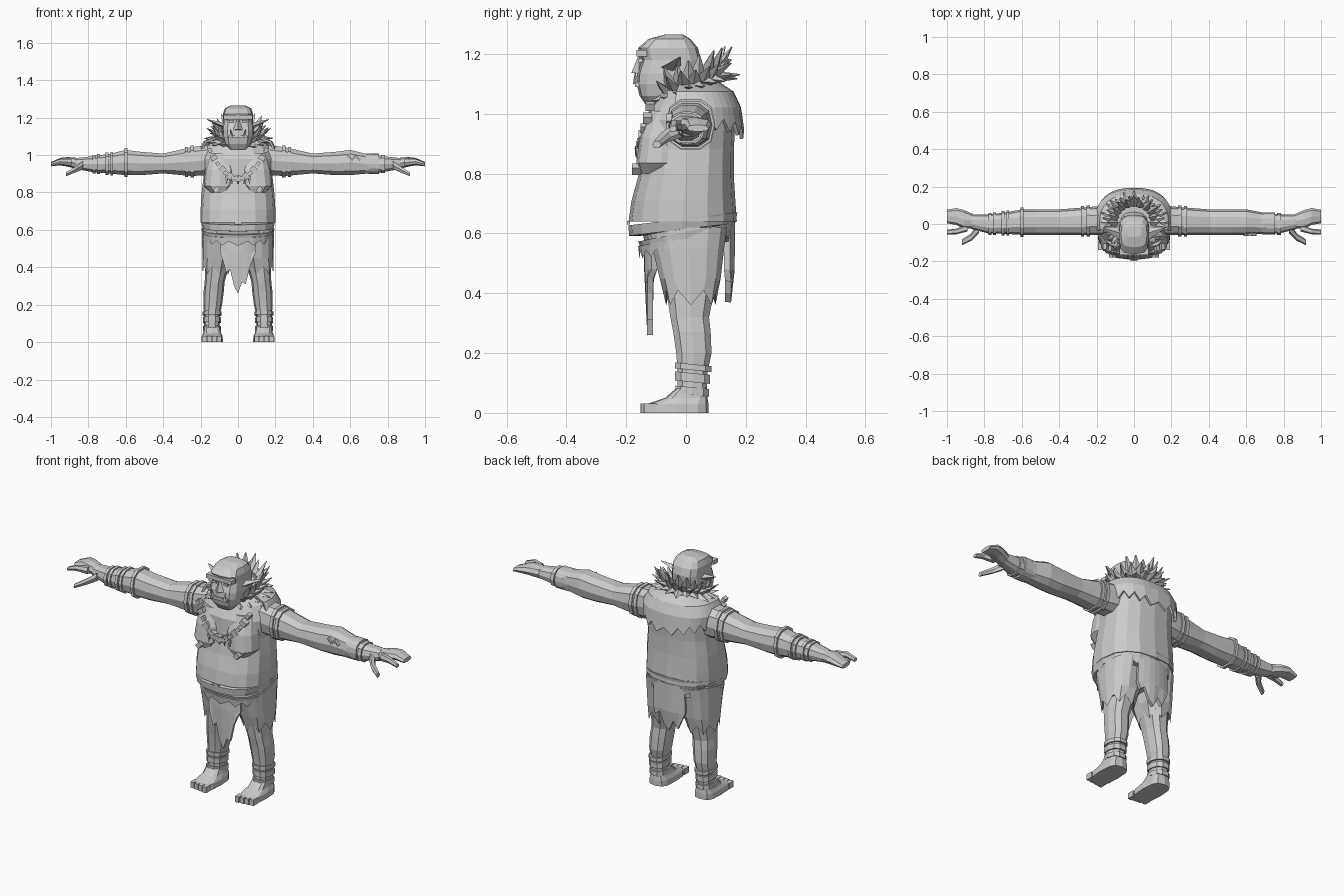
import bpy, bmesh, math, random
from mathutils import Vector, Matrix

random.seed(4)
default_cube = bpy.data.objects.get("Cube")
if default_cube:
    bpy.data.objects.remove(default_cube)

clay = bpy.data.materials.new("plain grey")
clay.use_nodes = True
clay.diffuse_color = (0.6, 0.6, 0.6, 1)
clay.node_tree.nodes["Principled BSDF"].inputs["Base Color"].default_value = clay.diffuse_color


def finish(name, bm):
    bmesh.ops.recalc_face_normals(bm, faces=bm.faces)
    mesh = bpy.data.meshes.new(name)
    bm.to_mesh(mesh)
    bm.free()
    mesh.materials.append(clay)
    obj = bpy.data.objects.new(name, mesh)
    bpy.context.collection.objects.link(obj)
    return obj


def power(value, exponent):
    return math.copysign(abs(value) ** exponent, value)


def loft(name, rings, sides=12, axis="z", side=1, tilt=0, jag=0, square=0.8):
    """Skin rings of (position, centre, half width, low, high) along an axis."""
    bm = bmesh.new()
    loops = []
    for number, (t, centre, half, low, high) in enumerate(rings):
        loop = []
        for i in range(sides):
            angle = math.tau * i / sides
            u = centre + half * power(math.cos(angle), square)
            v = (low + high) / 2 + (high - low) / 2 * power(math.sin(angle), square)
            w = t + tilt * v
            if number == 0 and i % 2:
                w += jag
            point = (u * side, v, w) if axis == "z" else (w * side, u, v)
            loop.append(bm.verts.new(point))
        loops.append(loop)
    for a, b in zip(loops, loops[1:]):
        for i in range(sides):
            j = (i + 1) % sides
            bm.faces.new((a[i], a[j], b[j], b[i]))
    bm.faces.new(loops[0])
    bm.faces.new(loops[-1])
    return finish(name, bm)


def band(name, rings, t, width, grow=1.12, **options):
    """A ring wrapped round a limb at position t."""
    ordered = sorted(rings)
    for a, b in zip(ordered, ordered[1:]):
        if a[0] <= t <= b[0]:
            f = (t - a[0]) / (b[0] - a[0])
            centre, half, low, high = [p + (q - p) * f for p, q in zip(a[1:], b[1:])]
    pad = (high - low) / 2 * (grow - 1)
    size = (centre, half * grow, low - pad, high + pad)
    loft(name, [(t - width / 2, *size), (t + width / 2, *size)], **options)


def sheet(name, rows, thickness=0.012):
    bm = bmesh.new()
    grid = [[bm.verts.new(p) for p in row] for row in rows]
    for a, b in zip(grid, grid[1:]):
        for i in range(len(a) - 1):
            bm.faces.new((a[i], a[i + 1], b[i + 1], b[i]))
    solid = finish(name, bm).modifiers.new("thickness", "SOLIDIFY")
    solid.thickness = thickness
    solid.offset = 0


def box(name, location, size, rotation=0, axis="Y"):
    bm = bmesh.new()
    place = (Matrix.Translation(location) @ Matrix.Rotation(rotation, 4, axis)
             @ Matrix.Diagonal((*size, 1)))
    bmesh.ops.create_cube(bm, size=1, matrix=place)
    finish(name, bm)


def spike(name, base, tip, radius, flat=1):
    base, tip = Vector(base), Vector(tip)
    direction = tip - base
    bm = bmesh.new()
    place = (Matrix.Translation((base + tip) / 2)
             @ direction.to_track_quat("Z", "Y").to_matrix().to_4x4()
             @ Matrix.Diagonal((radius, radius * flat, direction.length, 1)))
    bmesh.ops.create_cone(bm, cap_ends=True, segments=4, radius1=1, radius2=0.1,
                          depth=1, matrix=place)
    finish(name, bm)


# Torso with a heavy sagging belly
loft("belly", [(0.61, 0, 0.15, -0.15, 0.14), (0.615, 0, 0.19, -0.19, 0.165),
               (0.65, 0, 0.2, -0.193, 0.172)], sides=16, tilt=0.12)
loft("torso", [(0.64, 0, 0.2, -0.192, 0.17), (0.71, 0, 0.2, -0.182, 0.165),
               (0.79, 0, 0.195, -0.16, 0.16), (0.88, 0, 0.185, -0.145, 0.16),
               (0.98, 0, 0.19, -0.14, 0.165), (1.05, 0, 0.17, -0.1, 0.155),
               (1.1, 0, 0.09, -0.07, 0.1)], sides=16)
loft("hips", [(0.5, 0, 0.12, -0.07, 0.09), (0.56, 0, 0.18, -0.13, 0.13),
              (0.63, 0, 0.185, -0.15, 0.15)], tilt=0.1)
loft("belt", [(0.575, 0, 0.19, -0.15, 0.155), (0.605, 0, 0.195, -0.16, 0.165)],
     sides=16, tilt=0.2)
loft("belt_trim", [(0.545, 0, 0.185, -0.155, 0.155), (0.59, 0, 0.19, -0.16, 0.16)],
     sides=32, tilt=0.2, jag=0.025)
box("navel", (0, -0.192, 0.635), (0.035, 0.01, 0.012))

# Head
loft("head", [(1.03, 0, 0.045, -0.135, -0.03), (1.06, 0, 0.072, -0.155, 0),
              (1.1, 0, 0.083, -0.165, 0.03), (1.135, 0, 0.085, -0.163, 0.045),
              (1.18, 0, 0.08, -0.148, 0.05), (1.22, 0, 0.081, -0.16, 0.04),
              (1.25, 0, 0.07, -0.125, 0.015), (1.265, 0, 0.04, -0.07, -0.01)], square=0.6)
loft("neck", [(1.0, 0, 0.09, -0.08, 0.1), (1.14, 0, 0.07, -0.07, 0.05)])
box("brow", (0, -0.148, 1.202), (0.155, 0.035, 0.022))
box("lower_lip", (0, -0.158, 1.098), (0.1, 0.025, 0.016))
spike("nose", (0, -0.158, 1.135), (0, -0.155, 1.2), 0.025)

# Ragged mantle over the shoulders and back
steps = 24
rows = []
for radius_x, front, back, z, ragged in ((0.1, 0.05, 0.11, 1.1, 0), (0.18, 0.08, 0.155, 1.07, 0),
                                         (0.205, 0.09, 0.178, 1.02, 0), (0.2, 0.09, 0.188, 0.95, 0.04)):
    row = []
    for i in range(steps + 1):
        angle = math.pi * (1.2 * i / steps - 0.1)
        deep = back if math.sin(angle) > 0 else front
        row.append((radius_x * power(math.cos(angle), 0.8), deep * power(math.sin(angle), 0.8),
                    z - ragged * (i % 2) + ragged * abs(math.cos(angle))))
    rows.append(row)
sheet("mantle", rows)

# Fur collar of overlapping tufts, rising towards the back
for layer, (reach, lift) in enumerate(((0.045, -0.01), (0.035, 0.035), (0.015, 0.06))):
    for i in range(17):
        angle = math.radians(-55 + 290 * (i + layer / 2) / 16)
        c, s = math.cos(angle), math.sin(angle)
        height = 1.085 + 0.04 * s + layer * 0.012
        out = reach + random.uniform(-0.01, 0.02)
        spike("collar_tuft", (0.1 * c, 0.01 + 0.095 * s, height),
              ((0.125 + out) * c, 0.01 + (0.11 + out) * s, height + lift + random.uniform(0, 0.02)),
              0.03, 0.6)

# Necklace of chunky links
links = 15
for i in range(links):
    u = 2 * i / (links - 1) - 1
    z = 0.875 + 0.15 * u * u
    box("necklace_link", (0.15 * u, -0.155 + 0.035 * u * u, z),
        (0.026, 0.03, 0.02 + 0.014 * (i % 2)), -math.atan(2 * u))
for i in range(-2, 3):
    spike("necklace_tooth", (i * 0.03, -0.16, 0.885), (i * 0.032, -0.163, 0.845), 0.012)

# Loincloth flaps
def flap(name, depth, top, bulge, hem, half=0.09):
    xs = [half * (2 * i / (len(hem) - 1) - 1) for i in range(len(hem))]
    sheet(name, [[(x, depth + bulge * x * x, top) for x in xs],
                 [(x * 1.05, depth + bulge * x * x, 0.48) for x in xs],
                 [(x * 0.9, depth * 0.92, z) for x, z in zip(xs, hem)]], 0.02)

flap("front_loincloth", -0.13, 0.58, 3, (0.44, 0.37, 0.39, 0.3, 0.26, 0.32, 0.31, 0.4, 0.45))
flap("back_loincloth", 0.153, 0.63, -2, (0.45, 0.39, 0.43, 0.37, 0.4, 0.46, 0.44))

LEG = [(0.62, 0.1, 0.085, -0.11, 0.13), (0.45, 0.105, 0.07, -0.075, 0.105),
       (0.32, 0.125, 0.053, -0.055, 0.08), (0.27, 0.13, 0.054, -0.045, 0.085),
       (0.2, 0.135, 0.05, -0.035, 0.088), (0.14, 0.14, 0.041, -0.03, 0.075),
       (0.05, 0.14, 0.042, -0.03, 0.07)]
ARM = [(0.14, 0.02, 0.08, 0.89, 1.06), (0.25, 0.015, 0.075, 0.885, 1.045),
       (0.4, 0.01, 0.068, 0.9, 1.01), (0.52, 0.01, 0.068, 0.89, 1.02),
       (0.6, 0.01, 0.068, 0.89, 1.03), (0.68, 0.005, 0.058, 0.898, 1.01),
       (0.78, 0, 0.05, 0.908, 0.995), (0.87, 0.012, 0.038, 0.925, 0.985)]

for side, word in ((1, "left"), (-1, "right")):
    # Face and chest details
    spike(word + "_ear", (0.07 * side, -0.05, 1.155), (0.165 * side, -0.02, 1.19), 0.035, 0.5)
    spike(word + "_tusk", (0.035 * side, -0.168, 1.1), (0.042 * side, -0.17, 1.14), 0.01)
    box(word + "_eye", (0.035 * side, -0.152, 1.178), (0.025, 0.012, 0.012))
    loft(word + "_pectoral", [(0.8, 0.1, 0.05, -0.155, 0), (0.835, 0.1, 0.083, -0.166, 0),
                              (0.92, 0.09, 0.085, -0.155, 0), (1.01, 0.09, 0.06, -0.12, 0)],
         side=side)
    box(word + "_chest_ring", (0.115 * side, -0.165, 0.815), (0.025, 0.03, 0.03), 0.7)

    # Legs, torn trousers, ankle wraps and feet
    loft(word + "_leg", LEG, side=side, sides=10)
    loft(word + "_trouser", [(0.36, 0.118, 0.07, -0.068, 0.1), (0.45, 0.107, 0.083, -0.09, 0.118),
                             (0.55, 0.1, 0.092, -0.115, 0.13), (0.62, 0.1, 0.09, -0.125, 0.14)],
         side=side, sides=14, jag=0.05)
    for height, width in ((0.155, 0.02), (0.12, 0.03), (0.075, 0.025)):
        band(word + "_ankle_wrap", LEG, height, width, 1.16, side=side, sides=10, tilt=-0.1)
    loft(word + "_foot", [(0, 0.138, 0.057, -0.132, 0.075), (0.03, 0.138, 0.056, -0.13, 0.075),
                          (0.05, 0.138, 0.047, -0.07, 0.072), (0.085, 0.14, 0.042, -0.03, 0.07)],
         side=side, square=0.6)
    for i in range(4):
        box(word + "_toe", (side * (0.099 + 0.027 * i), -0.132 + 0.004 * i, 0.016),
            (0.023, 0.04, 0.032))

    # Arms and hands
    loft(word + "_arm", ARM, axis="x", side=side, sides=10)
    for reach in (0.245, 0.275):
        band(word + "_shoulder_band", ARM, reach, 0.018, 1.1, axis="x", side=side, sides=10)
    loft(word + "_hand", [(0.86, 0.015, 0.038, 0.925, 0.985), (0.91, 0.025, 0.05, 0.938, 0.99),
                          (0.95, 0.04, 0.045, 0.945, 0.985), (1.0, 0.04, 0.036, 0.94, 0.963)],
         axis="x", side=side, sides=8)
    loft(word + "_finger", [(0.89, -0.02, 0.02, 0.94, 0.98), (0.95, -0.04, 0.015, 0.95, 0.98),
                            (1.0, -0.043, 0.013, 0.94, 0.96)], axis="x", side=side, sides=6)
    loft(word + "_thumb", [(0.83, -0.02, 0.03, 0.92, 0.97), (0.87, -0.07, 0.02, 0.905, 0.94),
                           (0.92, -0.098, 0.015, 0.885, 0.91)], axis="x", side=side, sides=6)

# Bracer rings on the right arm, torn wrapping on the left
for reach in (0.6, 0.675, 0.7, 0.745, 0.77):
    band("right_bracer", ARM, reach, 0.016, 1.15, axis="x", side=-1, sides=10)
band("left_wrist_band", ARM, 0.775, 0.02, 1.15, axis="x", sides=10)
band("left_torn_wrap", ARM, 0.715, 0.08, 1.07, axis="x", sides=16, jag=0.035)
for i in range(3):
    box("left_arm_mark", (0.6 + 0.02 * i, -0.055, 0.985), (0.035, 0.02, 0.008),
        0.8 * (-1) ** i)
